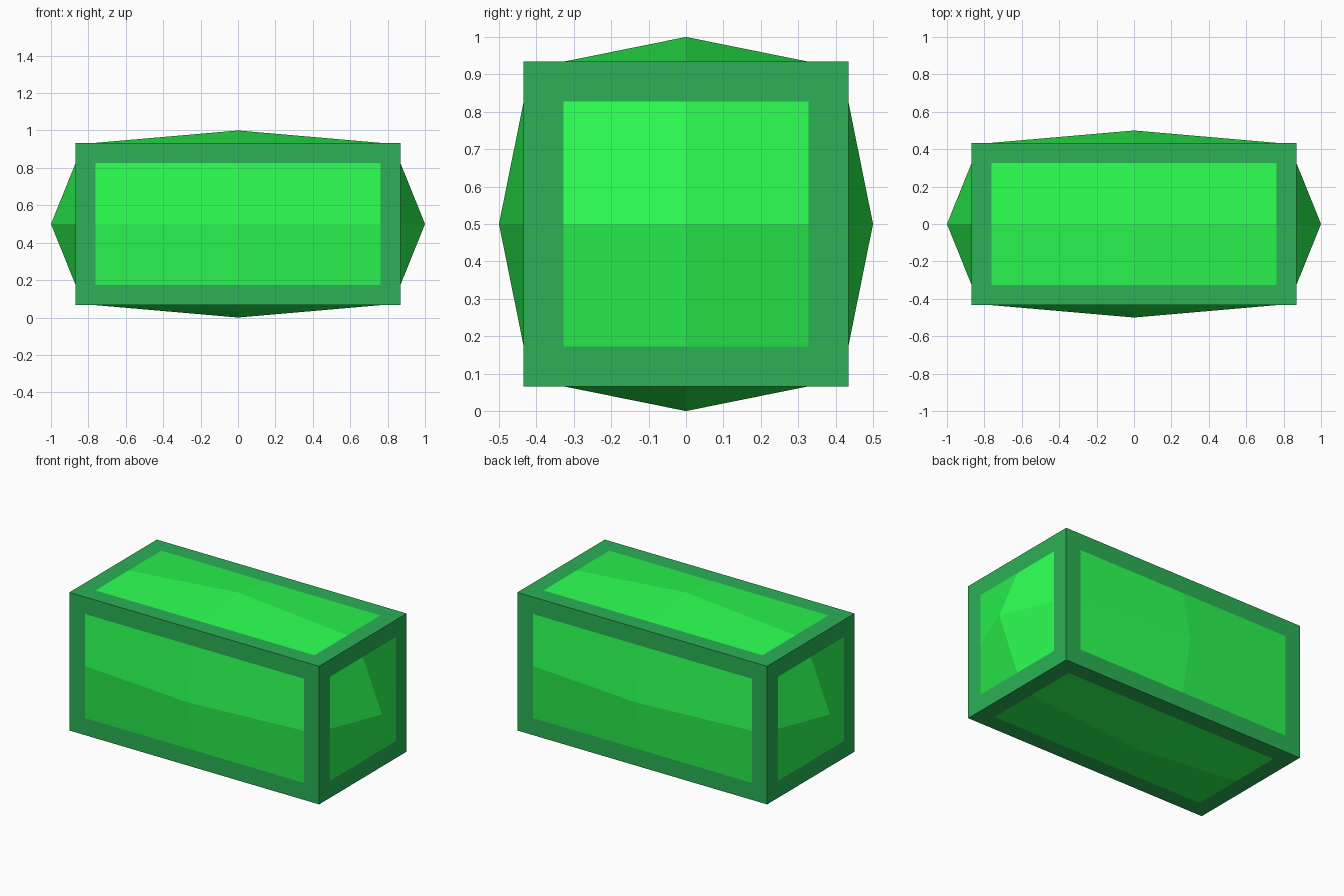
import bpy, bmesh
from mathutils import Vector

if "Cube" in bpy.data.objects:
    bpy.data.objects.remove(bpy.data.objects["Cube"])

HALF = Vector((0.868, 0.434, 0.434))   # half size of the box
TIP = Vector((1.0, 0.5, 0.5))          # reach of the bulging panels
BORDER = 0.107                         # width of the frame


def material(name, color):
    m = bpy.data.materials.new(name)
    m.diffuse_color = color
    m.use_nodes = True
    m.node_tree.nodes["Principled BSDF"].inputs["Base Color"].default_value = m.diffuse_color
    return m


# box
bm = bmesh.new()
bmesh.ops.create_cube(bm, size=2)
for v in bm.verts:
    v.co = Vector(a * b for a, b in zip(v.co, HALF))

# inset a panel in every side, leaving the frame around it
panels = list(bm.faces)
bmesh.ops.inset_individual(bm, faces=panels, thickness=BORDER, use_even_offset=True)

# quarter each panel and pull its middle outwards
for f in panels:
    f.material_index = 1
edges = list({e for f in panels for e in f.edges})
bmesh.ops.subdivide_edges(bm, edges=edges, cuts=1, use_grid_fill=True)
for v in bm.verts:
    if sum(abs(c) < 1e-4 for c in v.co) == 2:
        v.co = Vector((c > 1e-4) * t - (c < -1e-4) * t for c, t in zip(v.co, TIP))
        for f in v.link_faces:
            f.material_index = 1

bmesh.ops.translate(bm, verts=bm.verts, vec=(0, 0, 0.5))
bmesh.ops.recalc_face_normals(bm, faces=bm.faces)

mesh = bpy.data.meshes.new("framed_block")
bm.to_mesh(mesh)
bm.free()
mesh.materials.append(material("frame_green", (0.0235, 0.44, 0.092, 1)))
mesh.materials.append(material("panel_green", (0.0245, 0.98, 0.083, 1)))
block = bpy.data.objects.new("framed_block", mesh)
bpy.context.collection.objects.link(block)
